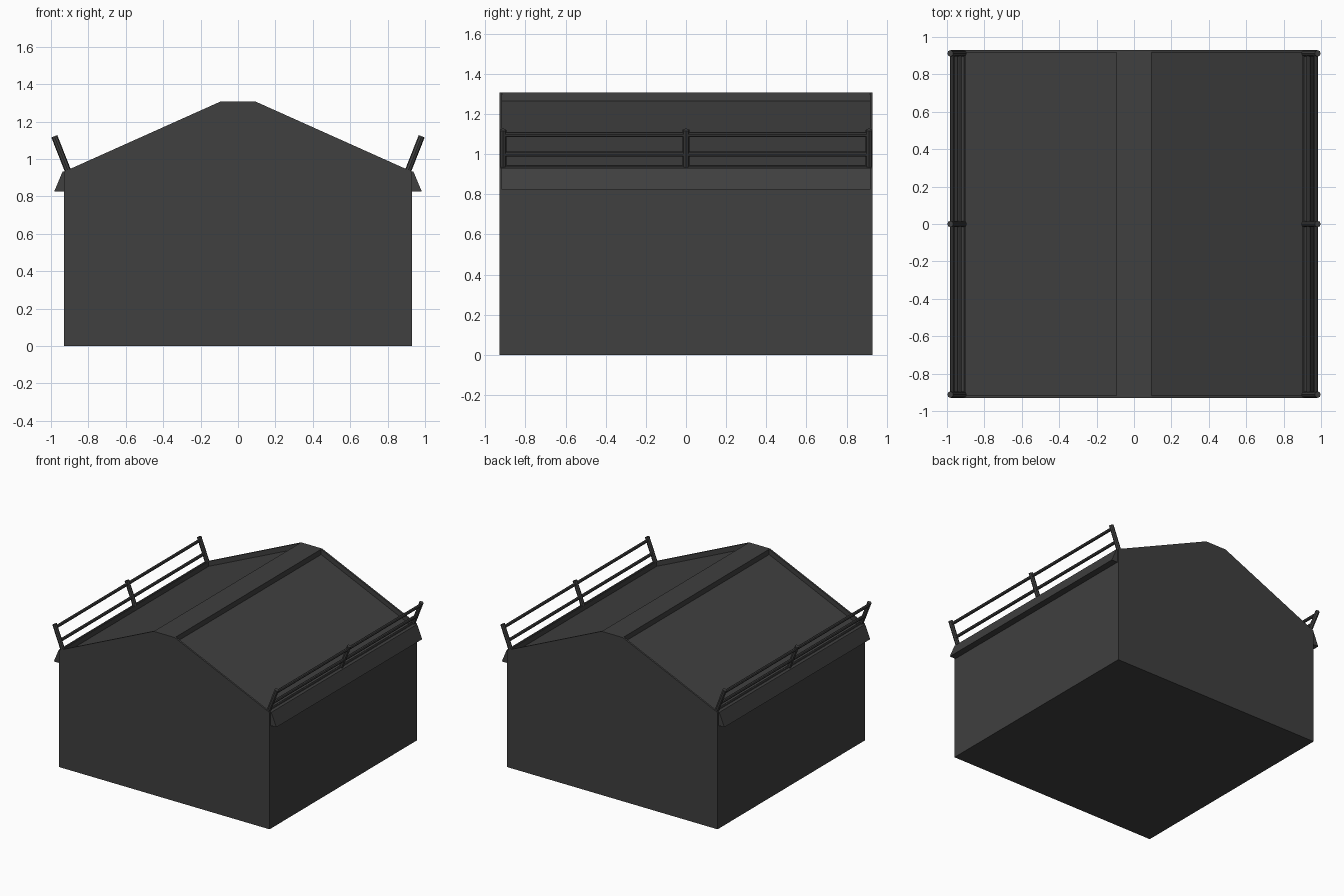
import bpy, bmesh
from mathutils import Vector

if "Cube" in bpy.data.objects:
    bpy.data.objects.remove(bpy.data.objects["Cube"])

mat = bpy.data.materials.new("charcoal")
mat.diffuse_color = (0.05, 0.05, 0.05, 1)
mat.use_nodes = True
mat.node_tree.nodes["Principled BSDF"].inputs["Base Color"].default_value = mat.diffuse_color


def finish(name, bm):
    bmesh.ops.recalc_face_normals(bm, faces=bm.faces)
    me = bpy.data.meshes.new(name)
    bm.to_mesh(me)
    bm.free()
    ob = bpy.data.objects.new(name, me)
    bpy.context.collection.objects.link(ob)
    me.materials.append(mat)
    return ob


def prism(name, profile, half):
    """Extrude an xz profile along y from -half to +half."""
    bm = bmesh.new()
    face = bm.faces.new([bm.verts.new((x, -half, z)) for x, z in profile])
    ext = bmesh.ops.extrude_face_region(bm, geom=[face])["geom"]
    bmesh.ops.translate(bm, vec=(0, 2 * half, 0),
                        verts=[v for v in ext if isinstance(v, bmesh.types.BMVert)])
    return finish(name, bm)


def rod(name, a, b, r, sides=8):
    a, b = Vector(a), Vector(b)
    bm = bmesh.new()
    bmesh.ops.create_cone(bm, cap_ends=True, segments=sides, radius1=r, radius2=r,
                          depth=(b - a).length)
    bm.transform(Vector((0, 0, 1)).rotation_difference(b - a).to_matrix().to_4x4())
    bmesh.ops.translate(bm, vec=(a + b) / 2, verts=bm.verts)
    return finish(name, bm)


# Main building with a flat-topped gable
half_profile = [(0.93, 0), (0.93, 0.932), (0.093, 1.307)]
body = prism("building", half_profile + [(-x, z) for x, z in reversed(half_profile)], 0.93)

foot, top = Vector((0.91, 0, 0.938)), Vector((0.982, 0, 1.121))
for side, s in (("right", 1), ("left", -1)):
    # Recessed roof panel, cut inside a thin rim
    cutter = prism(side + "_roof_cutter",
                   [(s * x, z) for x, z in ((0.093, 1.265), (0.093, 1.5), (0.9, 1.5), (0.9, 0.905))],
                   0.916)
    cutter.hide_render = True
    cutter.hide_set(True)
    mod = body.modifiers.new(side + "_recess", "BOOLEAN")
    mod.object, mod.operation, mod.solver = cutter, "DIFFERENCE", "EXACT"

    # Sloping eave below the roof edge
    prism(side + "_eave",
          [(s * x, z) for x, z in ((0.925, 0.932), (0.938, 0.932), (0.983, 0.825), (0.925, 0.825))],
          0.92)

    # Outward-leaning railing
    def at(t, y):
        p = foot.lerp(top, t)
        return (s * p.x, y, p.z)
    for i, y in enumerate((-0.912, 0, 0.912)):
        rod(f"{side}_rail_post_{i}", at(0, y), at(1, y), 0.017)
    for i, t in enumerate((0.0, 0.34, 0.87)):
        rod(f"{side}_rail_bar_{i}", at(t, -0.912), at(t, 0.912), 0.008 if i == 0 else 0.012)
